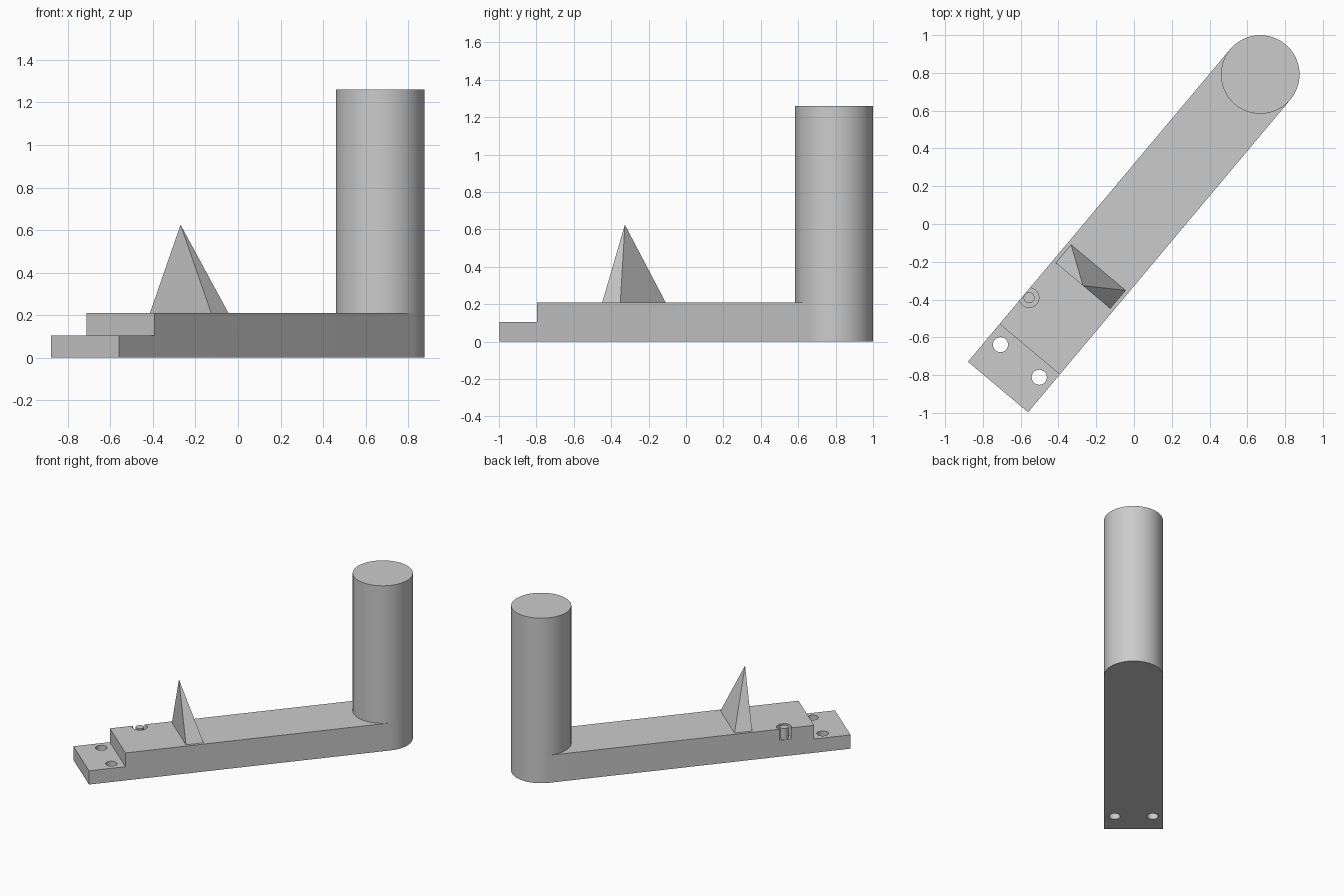
import bpy, bmesh, math
from mathutils import Matrix

cube = bpy.data.objects.get("Cube")
if cube:
    bpy.data.objects.remove(cube, do_unlink=True)

# Plain grey for the whole model
GREY = (0.6, 0.6, 0.6, 1)
mat = bpy.data.materials.new("grey")
mat.use_nodes = True
mat.diffuse_color = GREY
mat.node_tree.nodes["Principled BSDF"].inputs["Base Color"].default_value = GREY

# Bar frame: x runs along the bar from its stepped end, turned 50 degrees
FRAME = Matrix.Translation((-0.72, -0.863, 0)) @ Matrix.Rotation(math.radians(50), 4, "Z")
HALF, STEP_Z, TOP_Z = 0.208, 0.105, 0.21
POST_X, POST_TOP = 2.16, 1.26


def add_object(name, bm):
    bmesh.ops.recalc_face_normals(bm, faces=bm.faces)
    mesh = bpy.data.meshes.new(name)
    bm.to_mesh(mesh)
    bm.free()
    mesh.materials.append(mat)
    obj = bpy.data.objects.new(name, mesh)
    obj.matrix_world = FRAME
    bpy.context.collection.objects.link(obj)
    return obj


def extrude_outline(name, points, z0, z1):
    bm = bmesh.new()
    face = bm.faces.new([bm.verts.new((x, y, z0)) for x, y in points])
    new = bmesh.ops.extrude_face_region(bm, geom=[face])["geom"]
    verts = [v for v in new if isinstance(v, bmesh.types.BMVert)]
    bmesh.ops.translate(bm, verts=verts, vec=(0, 0, z1 - z0))
    return add_object(name, bm)


def circle(x, y, r, n=64):
    return [(x + r * math.cos(math.tau * i / n), y + r * math.sin(math.tau * i / n))
            for i in range(n)]


def boolean(obj, other, operation):
    mod = obj.modifiers.new(other.name, "BOOLEAN")
    mod.operation, mod.solver, mod.object = operation, "EXACT", other
    other.hide_render = True
    bpy.context.view_layer.objects.active = obj
    bpy.ops.object.modifier_apply(modifier=mod.name)
    bpy.data.objects.remove(other, do_unlink=True)


def smooth(obj):
    bpy.ops.object.select_all(action="DESELECT")
    obj.select_set(True)
    bpy.context.view_layer.objects.active = obj
    bpy.ops.object.shade_smooth_by_angle(angle=math.radians(30))


# Bar with a rounded far end
arc = [(POST_X + HALF * math.sin(math.pi * i / 32), -HALF * math.cos(math.pi * i / 32))
       for i in range(33)]
bar = extrude_outline("bar", [(0, -HALF)] + arc + [(0, HALF)], 0, TOP_Z)

# Lowered mounting step with two through holes
boolean(bar, extrude_outline("step_cutter", [(-1, -1), (0.261, -1), (0.261, 1), (-1, 1)],
                             STEP_Z, 1), "DIFFERENCE")
for side in (-1, 1):
    boolean(bar, extrude_outline("hole_cutter", circle(0.18, side * 0.134, 0.04, 32),
                                 -0.1, 0.3), "DIFFERENCE")

# Round pocket breaking through the side, with a small pin inside
PIN_X, PIN_Y, FLOOR = 0.468, 0.178, 0.125
boolean(bar, extrude_outline("pocket_cutter", circle(PIN_X, PIN_Y, 0.052, 32),
                             FLOOR, 0.4), "DIFFERENCE")
smooth(bar)
pin = extrude_outline("pin", circle(PIN_X, PIN_Y, 0.029, 32), FLOOR, TOP_Z)
smooth(pin)

# Tall round post
post = extrude_outline("post", circle(POST_X, 0, HALF), TOP_Z, POST_TOP)
smooth(post)

# Pointed fin with an upright front face
bm = bmesh.new()
base = [bm.verts.new((x, y, TOP_Z)) for x, y in
        ((0.7, -0.188), (0.826, -0.188), (0.826, 0.188), (0.7, 0.188))]
apex = bm.verts.new((0.7, 0, 0.625))
bm.faces.new(base)
for a, b in zip(base, base[1:] + base[:1]):
    bm.faces.new((a, b, apex))
add_object("fin", bm)
